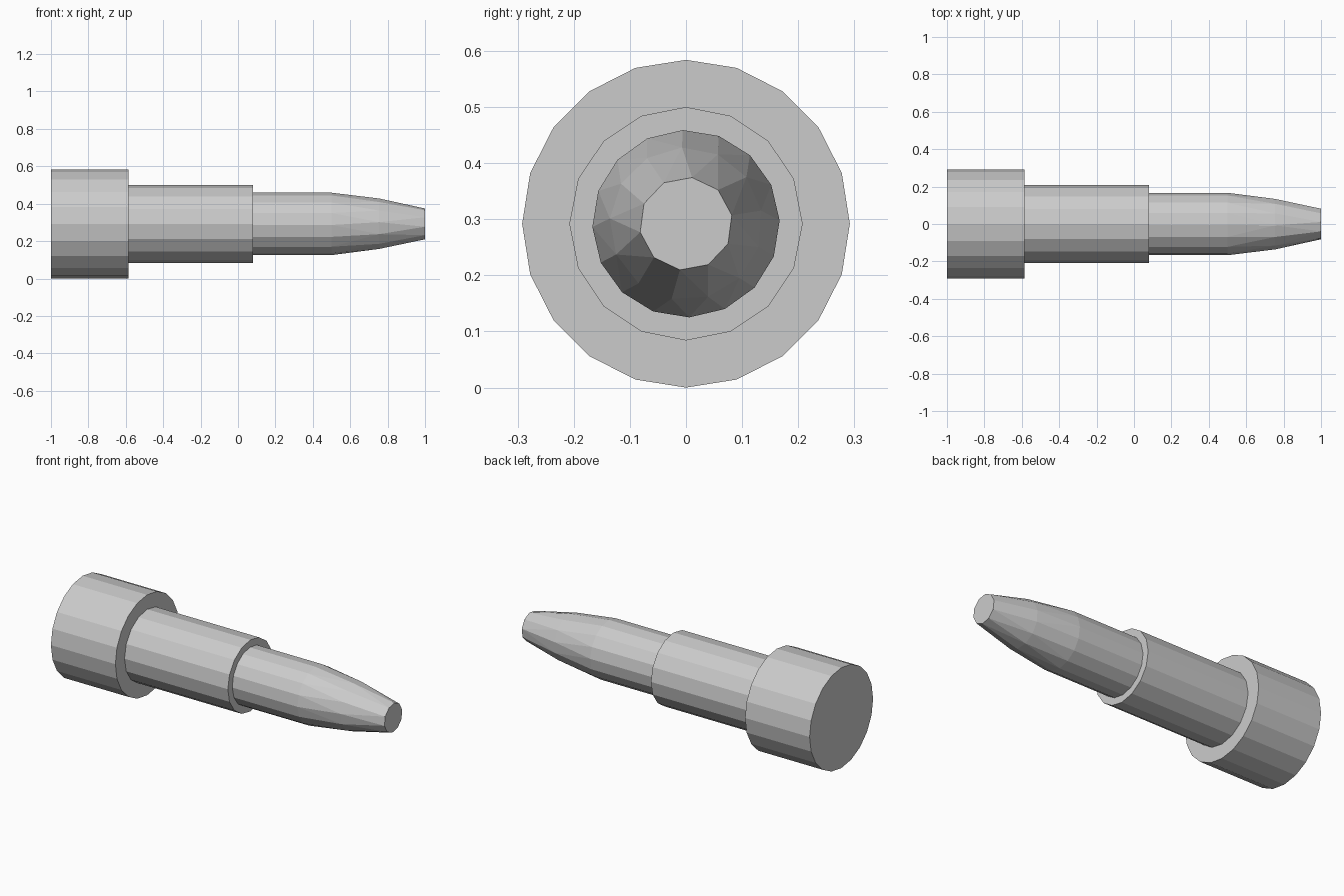
import bpy, bmesh
from math import cos, sin, radians, tau

if "Cube" in bpy.data.objects:
    bpy.data.objects.remove(bpy.data.objects["Cube"])

AXIS_Z = 0.292


def ring(x, r, sides, start):
    """Points of a regular polygon around the long (x) axis."""
    a0 = radians(start)
    return [(x, r * cos(a0 + tau * i / sides), AXIS_Z + r * sin(a0 + tau * i / sides))
            for i in range(sides)]


def convex_part(name, rings):
    """Closed flat-shaded solid wrapped around a series of rings."""
    bm = bmesh.new()
    for args in rings:
        for p in ring(*args):
            bm.verts.new(p)
    bmesh.ops.convex_hull(bm, input=bm.verts)
    # merge coplanar triangles into clean caps and side panels
    bmesh.ops.dissolve_limit(bm, angle_limit=radians(0.5), verts=bm.verts, edges=bm.edges)
    bmesh.ops.recalc_face_normals(bm, faces=bm.faces)
    mesh = bpy.data.meshes.new(name)
    bm.to_mesh(mesh)
    bm.free()
    obj = bpy.data.objects.new(name, mesh)
    bpy.context.collection.objects.link(obj)
    return obj


# wide 20-sided base
convex_part("base_collar", [(-1.0, 0.292, 20, 90), (-0.585, 0.292, 20, 90)])

# 16-sided middle shaft
convex_part("middle_shaft", [(-0.585, 0.208, 16, 90), (0.08, 0.208, 16, 90)])

# faceted nose, with fewer sides towards the blunt tip
convex_part("tapered_nose", [
    (0.08, 0.167, 16, 92),
    (0.50, 0.167, 16, 92),
    (0.755, 0.136, 13, 93),
    (1.0, 0.083, 10, 82.5),
])
